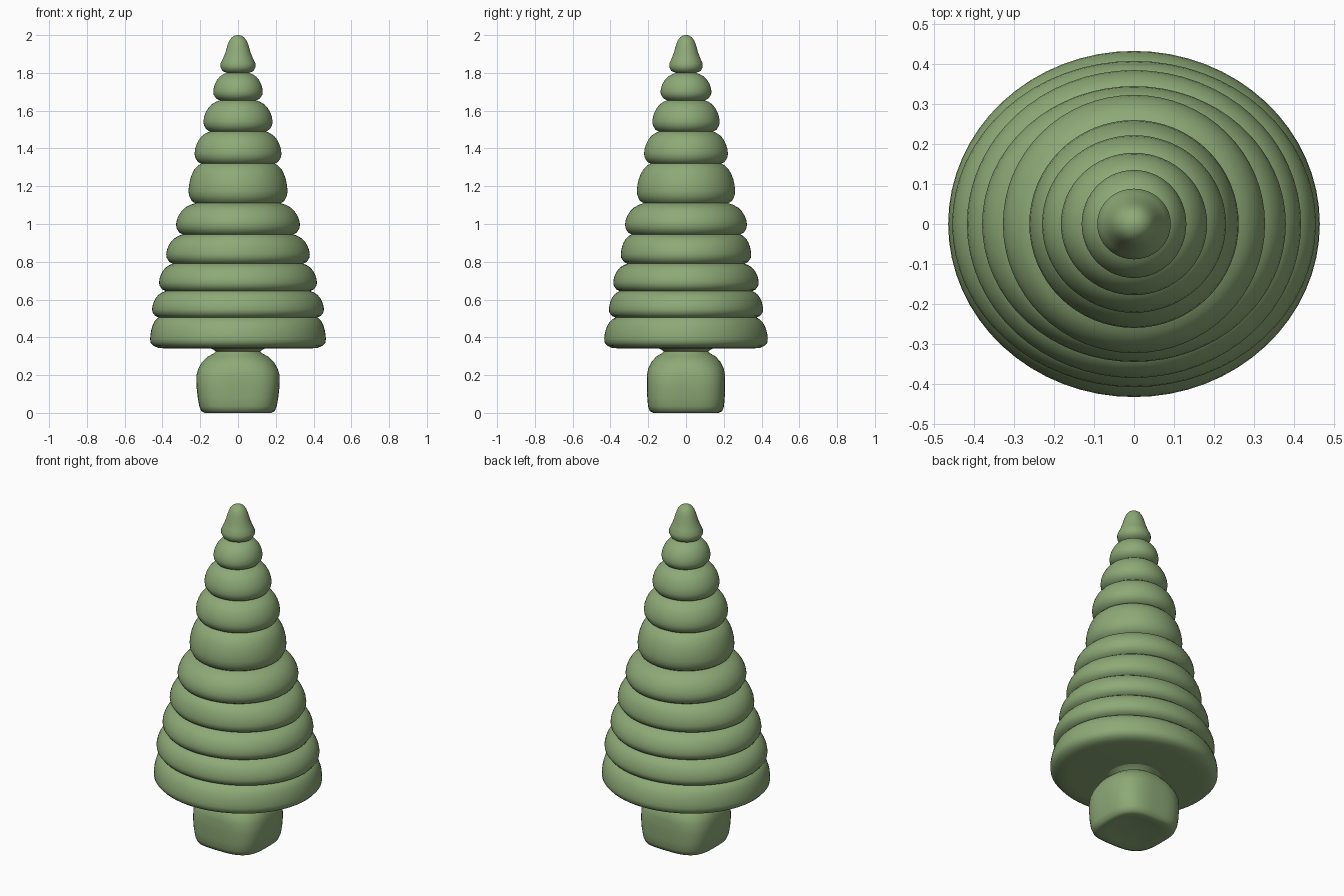
import bpy, bmesh, math

green = bpy.data.materials.new("leaf green")
green.diffuse_color = (0.27, 0.40, 0.185, 1)


def lathe(name, rings, sides=64):
    """Skin a stack of (rx, ry, z, squareness) rings; 2 = ellipse, higher = boxier."""
    bm = bmesh.new()
    loops = []
    for rx, ry, z, n in rings:
        loop = []
        for i in range(sides):
            a = 2 * math.pi * i / sides
            c, s = math.cos(a), math.sin(a)
            k = (abs(c) ** n + abs(s) ** n) ** (-1 / n)
            loop.append(bm.verts.new((rx * c * k, ry * s * k, z)))
        loops.append(loop)
    for lo, hi in zip(loops, loops[1:]):
        for i in range(sides):
            j = (i + 1) % sides
            bm.faces.new((lo[i], lo[j], hi[j], hi[i]))
    bm.faces.new(loops[0][::-1])
    bm.faces.new(loops[-1])
    mesh = bpy.data.meshes.new(name)
    bm.to_mesh(mesh)
    bm.free()
    mesh.materials.append(green)
    ob = bpy.data.objects.new(name, mesh)
    bpy.context.collection.objects.link(ob)
    bpy.context.view_layer.objects.active = ob
    ob.select_set(True)
    bpy.ops.object.shade_smooth_by_angle(angle=math.radians(50))
    ob.select_set(False)
    return ob


# foliage tiers: bottom z, widest rx, widest ry
tiers = [(0.34, 0.465, 0.433), (0.505, 0.455, 0.408), (0.645, 0.418, 0.385),
         (0.79, 0.38, 0.345), (0.945, 0.328, 0.323), (1.11, 0.262, 0.26),
         (1.32, 0.230, 0.222), (1.49, 0.183, 0.178), (1.655, 0.131, 0.135),
         (1.80, 0.095, 0.088)]
# rounded bulge: height fraction, blend from widest radius to the upper notch
bulge = [(0.20, 0.03), (0.32, 0.0), (0.46, 0.04), (0.60, 0.13),
         (0.74, 0.28), (0.86, 0.48), (0.95, 0.75), (1.0, 1.0)]
rings = [(0.12, 0.12, 0.343, 2), (0.36, 0.335, 0.341, 2), (0.42, 0.39, 0.343, 2),
         (0.447, 0.416, 0.355, 2)]
for (z0, rx, ry), (z1, ux, uy) in zip(tiers, tiers[1:]):
    h = z1 - z0
    if z0 > 0.4:
        rings.append((rx - 0.016, ry - 0.016, z0 + 0.06 * h, 2))
    for f, t in bulge:
        rings.append((rx + (ux - 0.035 - rx) * t, ry + (uy - 0.035 - ry) * t, z0 + f * h, 2))
# pointed tip
for r, z in [(0.082, 1.81), (0.092, 1.83), (0.092, 1.85), (0.08, 1.875), (0.066, 1.91),
             (0.056, 1.945), (0.046, 1.97), (0.033, 1.988), (0.018, 1.997), (0.005, 2.0)]:
    rings.append((r, r * 0.96, z, 2))
lathe("foliage", rings)

# squarish trunk with domed top, thin neck and slightly hollow underside
trunk = [(0.06, 0.06, 0.016, 3), (0.13, 0.13, 0.01, 3), (0.175, 0.172, 0.0, 3.2),
         (0.195, 0.192, 0.01, 3.3), (0.205, 0.201, 0.035, 3.3), (0.213, 0.205, 0.08, 3.3),
         (0.22, 0.207, 0.14, 3.2), (0.22, 0.207, 0.20, 3.0), (0.21, 0.2, 0.235, 2.7),
         (0.19, 0.182, 0.27, 2.4), (0.16, 0.158, 0.298, 2.2), (0.125, 0.125, 0.317, 2),
         (0.118, 0.118, 0.325, 2), (0.13, 0.13, 0.335, 2), (0.15, 0.15, 0.345, 2)]
lathe("trunk", trunk)
